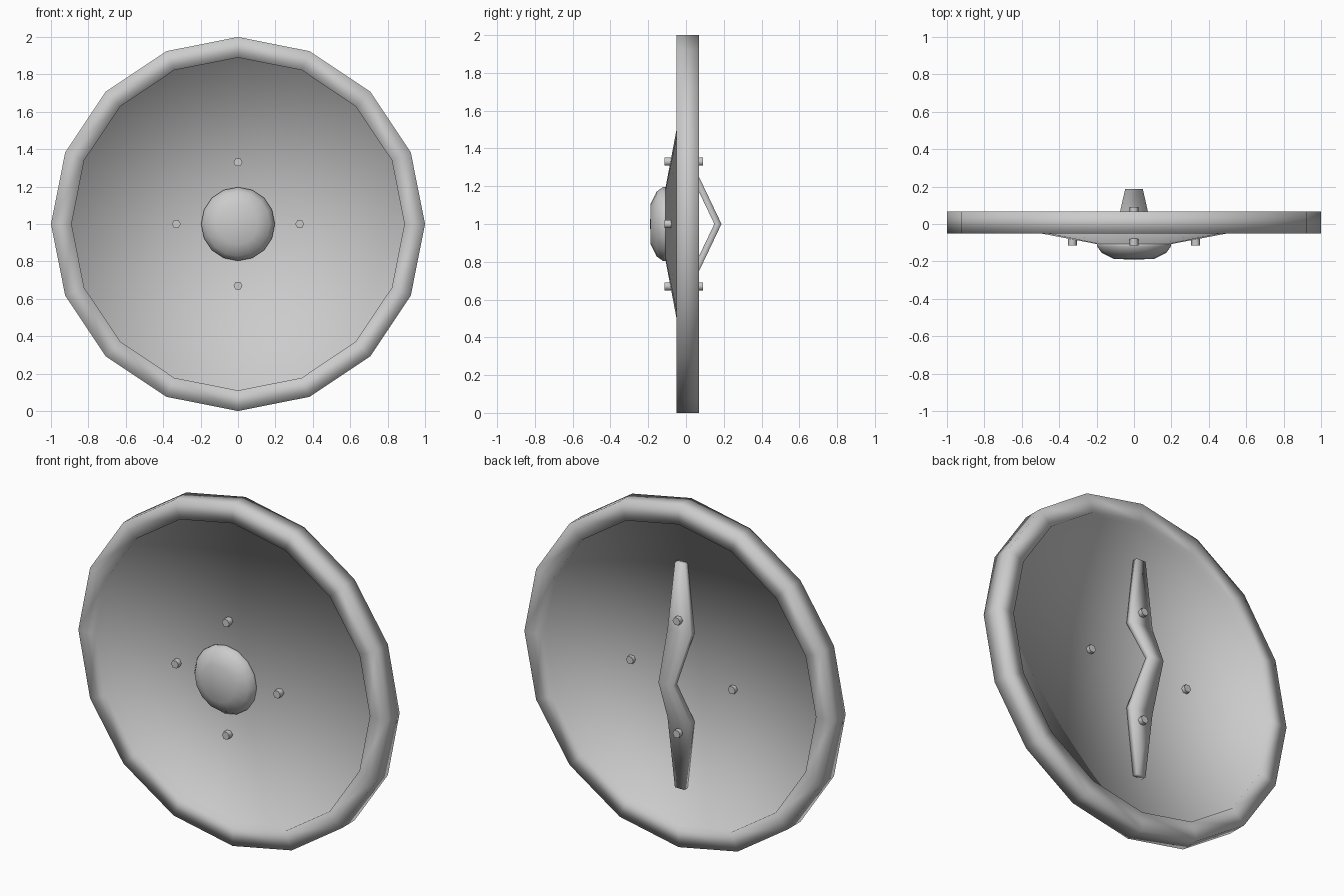
import bpy, bmesh, math

if "Cube" in bpy.data.objects:
    bpy.data.objects.remove(bpy.data.objects["Cube"])

CZ = 1.0  # height of the shield centre


def finish(name, bm):
    bmesh.ops.recalc_face_normals(bm, faces=bm.faces)
    me = bpy.data.meshes.new(name)
    bm.to_mesh(me)
    bm.free()
    for p in me.polygons:
        p.use_smooth = True
    ob = bpy.data.objects.new(name, me)
    bpy.context.collection.objects.link(ob)
    return ob


def lathe(name, profile, sides, x=0.0, z=CZ):
    """Spin (radius, y) points around an axis parallel to y."""
    bm = bmesh.new()
    rings = []
    for r, y in profile:
        n = 1 if r == 0 else sides
        rings.append([bm.verts.new((x + r * math.cos(2 * math.pi * i / sides), y,
                                    z + r * math.sin(2 * math.pi * i / sides)))
                      for i in range(n)])
    for a, b in zip(rings, rings[1:]):
        for i in range(sides):
            j = (i + 1) % sides
            quad = [a[i % len(a)], a[j % len(a)], b[j % len(b)], b[i % len(b)]]
            bm.faces.new(list(dict.fromkeys(quad)))
    return finish(name, bm)


# Shield body: front cone, box-section rim, flat back
lathe("shield_body", [(0, -0.145), (0.89, 0.024), (0.89, -0.05), (1.0, -0.05),
                      (1.0, 0.068), (0.89, 0.068), (0.89, 0.028), (0, 0.028)], 16)

# Central boss
lathe("boss", [(0, -0.10), (0.197, -0.10), (0.197, -0.12), (0.172, -0.155),
               (0.108, -0.187), (0, -0.19)], 16)

# Rivets; the upper and lower ones also pass through the handle
for name, x, z, back in (("rivet_left", -0.33, 0, 0.05), ("rivet_right", 0.33, 0, 0.05),
                         ("rivet_top", 0, 0.33, 0.09), ("rivet_bottom", 0, -0.33, 0.09)):
    rivet = lathe(name, [(0, -0.115), (0.024, -0.115), (0.024, back), (0, back)],
                  6, x, CZ + z)
    for p in rivet.data.polygons:
        p.use_smooth = len(p.vertices) == 4
    rivet.data.set_sharp_from_angle(angle=math.radians(65))

# Bent grip strap on the back: (z offset, half width, inner y, outer y)
bm = bmesh.new()
secs = []
for dz, w, y0, y1 in ((-0.66, 0.03, 0.026, 0.06), (-0.26, 0.075, 0.026, 0.064),
                      (0, 0.047, 0.15, 0.188),
                      (0.26, 0.075, 0.026, 0.064), (0.66, 0.03, 0.026, 0.06)):
    secs.append([bm.verts.new((x, y, CZ + dz))
                 for x, y in ((-w, y0), (w, y0), (w, y1), (-w, y1))])
for a, b in zip(secs, secs[1:]):
    for i in range(4):
        j = (i + 1) % 4
        bm.faces.new((a[i], a[j], b[j], b[i]))
bm.faces.new(secs[0])
bm.faces.new(secs[-1])
finish("handle", bm)
